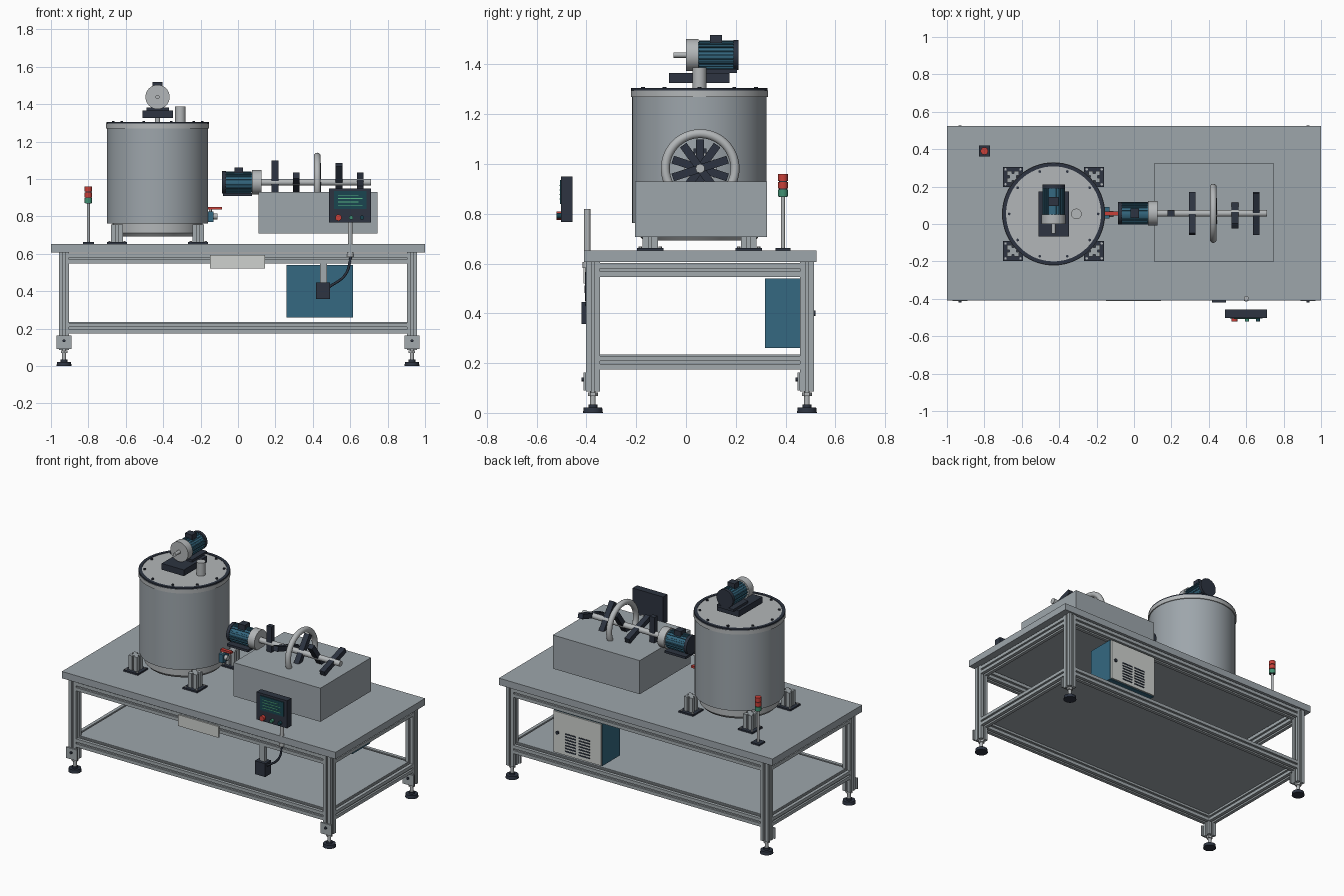
import bpy, bmesh, math
from mathutils import Matrix, Vector

cube = bpy.data.objects.get("Cube")
if cube:
    bpy.data.objects.remove(cube, do_unlink=True)


def material(name, r, g, b):
    m = bpy.data.materials.new(name)
    m.use_nodes = True
    m.diffuse_color = (r, g, b, 1)
    m.node_tree.nodes["Principled BSDF"].inputs["Base Color"].default_value = (r, g, b, 1)
    return m


STEEL = material("brushed steel", .34, .38, .41)
LIGHT = material("light steel", .45, .47, .48)
ALU = material("aluminium profile", .36, .40, .42)
TEAL = material("teal paint", .035, .14, .22)
DARK = material("dark charcoal", .026, .034, .052)
RED = material("signal red", .58, .05, .04)
GREEN = material("signal green", .05, .28, .17)
WHITE = material("pale panel", .62, .64, .62)
SCREEN = material("screen teal", .01, .06, .08)
LINE = material("screen green", .10, .50, .25)
TURN = {"x": Matrix.Rotation(math.pi / 2, 4, "Y"), "y": Matrix.Rotation(-math.pi / 2, 4, "X"),
        "z": Matrix.Identity(4)}


def finish(bm, name, mat, place=None):
    """Smooth the shallow edges, keep the rest sharp, and link the object."""
    bmesh.ops.recalc_face_normals(bm, faces=bm.faces)
    for f in bm.faces:
        f.smooth = True
    for e in bm.edges:
        e.smooth = e.calc_face_angle(0) < math.radians(32)
    me = bpy.data.meshes.new(name)
    bm.to_mesh(me)
    bm.free()
    me.materials.append(mat)
    ob = bpy.data.objects.new(name, me)
    bpy.context.collection.objects.link(ob)
    if place:
        ob.matrix_world = place
    return ob


def box(name, mat, x, y, z, place=None):
    """Box from (low, high) pairs."""
    bm = bmesh.new()
    bmesh.ops.create_cube(bm, size=1)
    for v in bm.verts:
        v.co = Vector([(a + b) / 2 + c * (b - a) for (a, b), c in zip((x, y, z), v.co)])
    return finish(bm, name, mat, place)


def rod(name, mat, start, length, r, axis="z", r2=None, sides=32, place=None):
    """Cylinder or cone growing from start along an axis."""
    bm = bmesh.new()
    bmesh.ops.create_cone(bm, cap_ends=True, segments=sides, radius1=r,
                          radius2=r if r2 is None else r2, depth=length,
                          matrix=Matrix.Translation(start) @ TURN[axis]
                          @ Matrix.Translation((0, 0, length / 2)))
    return finish(bm, name, mat, place)


def lathe(name, mat, profile, centre, axis="z", closed=True, steps=64):
    """Spin an (r, h) outline about an axis."""
    bm = bmesh.new()
    vs = [bm.verts.new((r, 0, h)) for r, h in profile]
    n = len(vs)
    es = [bm.edges.new((vs[i], vs[(i + 1) % n])) for i in range(n if closed else n - 1)]
    bmesh.ops.spin(bm, geom=vs + es, cent=(0, 0, 0), axis=(0, 0, 1), angle=2 * math.pi, steps=steps)
    bmesh.ops.remove_doubles(bm, verts=bm.verts, dist=1e-5)
    bm.transform(Matrix.Translation(centre) @ TURN[axis])
    return finish(bm, name, mat)


def profile_bar(name, start, length, axis, size=.055, slot=.012, depth=.012):
    """Extruded square bar with a slot down each side."""
    h, s = size / 2, slot / 2
    side = [(-h, -h), (-s, -h), (-s, depth - h), (s, depth - h), (s, -h)]
    bm = bmesh.new()
    vs = []
    for k in range(4):
        turn = Matrix.Rotation(k * math.pi / 2, 3, "Z")
        vs += [bm.verts.new(turn @ Vector((a, b, 0))) for a, b in side]
    face = bm.faces.new(vs)
    out = bmesh.ops.extrude_face_region(bm, geom=[face])["geom"]
    bmesh.ops.translate(bm, vec=(0, 0, length), verts=[g for g in out if isinstance(g, bmesh.types.BMVert)])
    bm.transform(Matrix.Translation(start) @ TURN[axis])
    return finish(bm, name, ALU)


# Table: top, shelf, legs, rails and levelling feet
box("table_top", STEEL, (-1, 1), (-.41, .525), (.607, .652))
box("lower_shelf", STEEL, (-.92, .92), (-.36, .47), (.222, .234))
LX, YF, YB = .93, -.374, .486
for x in (-LX, LX):
    for y in (YF, YB):
        profile_bar("leg", (x, y, .085), .522, "z")
        face_y = y - .0275
        box("leg_bracket", ALU, (x - .04, x + .04), (face_y - .01, face_y), (.09, .162))
        rod("bracket_bolt", DARK, (x, face_y - .019, .135), .01, .008, "y", sides=12)
        rod("foot_stem", LIGHT, (x, y, .02), .07, .011, sides=16)
        rod("foot_nut", LIGHT, (x, y, .068), .014, .02, sides=6)
        rod("foot_pad", DARK, (x, y, 0), .022, .04, r2=.037)
        rod("foot_collar", DARK, (x, y, .022), .012, .018, sides=16)
for z in (.202, .574):
    for y in (YF, YB):
        profile_bar("long_rail", (-LX + .0275, y, z), 2 * LX - .055, "x")
    for x in (-LX, LX):
        profile_bar("side_rail", (x, YF + .0275, z), YB - YF - .055, "y")
box("front_plate", WHITE, (-.15, .145), (-.411, -.402), (.52, .594))

# Electrical cabinet with door, vents and lock
box("cabinet", TEAL, (.26, .615), (.317, .502), (.26, .541))
box("cabinet_door", WHITE, (.264, .611), (.502, .512), (.264, .537))
for i in range(7):
    z = .287 + i * .019
    for x in (.345, .445):
        box("door_vent", DARK, (x, x + .08), (.512, .515), (z, z + .008))
rod("door_lock", DARK, (.58, .512, .40), .008, .011, "y", sides=16)

# Tank with dished base, flange, lid and gasket ring
TX, TY = -.43, .054
lathe("tank_base", LIGHT, [(0, .693), (.225, .693), (.24, .71), (.24, .765), (0, .765)], (TX, TY, 0), closed=False)
rod("tank_body", STEEL, (TX, TY, .763), .51, .27, sides=64)
rod("tank_flange", LIGHT, (TX, TY, 1.27), .026, .276, sides=64)
rod("tank_lid", LIGHT, (TX, TY, 1.296), .006, .256, sides=64)
lathe("lid_gasket", DARK, [(.254, 1.295), (.274, 1.295), (.274, 1.305), (.254, 1.305)], (TX, TY, 0))
for i in range(10):
    a = math.radians(36 * i)
    rod("lid_bolt", DARK, (TX + .238 * math.cos(a), TY + .238 * math.sin(a), 1.302), .008, .008, sides=6)
rod("feed_pipe", LIGHT, (-.308, TY, 1.30), .088, .028)
for sx in (-1, 1):
    for sy in (-1, 1):
        x, y = TX + sx * .217, TY + sy * .198
        box("tank_foot_plate", DARK, (x - .053, x + .053), (y - .053, y + .053), (.652, .662))
        profile_bar("tank_leg", (x, y, .662), .095, "z", size=.062)
        for bx in (-.04, .04):
            for by in (-.04, .04):
                rod("plate_bolt", LIGHT, (x + bx, y + by, .662), .006, .007, sides=6)

# Drain valve on the tank
rod("drain_pipe", LIGHT, (-.18, TY, .80), .07, .016, "x", sides=20)
box("valve_body", TEAL, (-.165, -.13), (.03, .09), (.77, .825))
rod("valve_stem", LIGHT, (-.148, TY, .82), .02, .008, sides=12)
box("valve_handle", RED, (-.16, -.085), (.045, .067), (.836, .85))


def motor(prefix, place):
    """Finned motor; local +x points along the shaft, origin at the flange."""
    rod(prefix + "_body", TEAL, (-.145, 0, 0), .145, .052, "x", place=place)
    for k in range(20):
        spin = place @ Matrix.Rotation(math.radians(18 * k), 4, "X")
        box(prefix + "_fin", TEAL, (-.143, -.002), (-.003, .003), (.048, .058), spin)
    rod(prefix + "_fan_cover", DARK, (-.16, 0, 0), .02, .06, "x", place=place)
    rod(prefix + "_flange", LIGHT, (0, 0, 0), .05, .065, "x", place=place)
    box(prefix + "_terminal_box", DARK, (-.095, -.047), (-.026, .026), (.045, .08), place)
    box(prefix + "_foot", DARK, (-.155, 0), (-.06, .06), (-.072, -.057), place)


motor("mixer_motor", Matrix.Translation((TX, .05, 1.438)) @ Matrix.Rotation(-math.pi / 2, 4, "Z"))
rod("mixer_motor_shaft", LIGHT, (TX, -.05, 1.438), .06, .011, "y", sides=20)
box("mixer_base", DARK, (-.51, -.348), (-.068, .175), (1.325, 1.366))
rod("mixer_neck", LIGHT, (TX, TY, 1.30), .03, .014)

# Horizontal agitator: motor, shaft, paddles, ring and trough
AY, AZ = .057, .982
motor("agitator_motor", Matrix.Translation((.075, AY, AZ)))
rod("agitator_shaft", LIGHT, (.12, AY, AZ), .592, .018, "x")
for i in range(5):
    turn = Matrix.Translation((.198 + .114 * i, AY, AZ)) @ Matrix.Rotation(math.radians(72 * i), 4, "X")
    box("paddle", DARK, (-.018, .018), (-.016, .016), (-.116, .116), turn)
ring = [(.14 + .018 * math.cos(k * math.pi / 8), .018 * math.sin(k * math.pi / 8)) for k in range(16)]
lathe("agitator_ring", LIGHT, ring, (.424, AY, AZ), "x")
box("trough", STEEL, (.11, .745), (-.204, .326), (.707, .929))

# Signal tower
SX, SY = -.80, .39
box("tower_base", DARK, (SX - .03, SX + .03), (SY - .03, SY + .03), (.652, .662))
rod("tower_pole", LIGHT, (SX, SY, .66), .215, .008, sides=16)
rod("tower_core", DARK, (SX, SY, .868), .09, .016, sides=20)
for z, m in ((.87, GREEN), (.901, RED), (.932, RED)):
    rod("tower_lamp", m, (SX, SY, z), .027, .02, sides=24)

# Control panel with screen and buttons
box("control_panel", DARK, (.487, .71), (-.502, -.456), (.768, .95))
box("panel_screen", SCREEN, (.514, .686), (-.506, -.502), (.84, .935))
for i in range(4):
    box("screen_line", LINE, (.535, .665 - .02 * (i % 2)), (-.508, -.506), (.857 + i * .018, .861 + i * .018))
for x, r, m in ((.537, .017, RED), (.605, .011, GREEN), (.663, .011, SCREEN)):
    rod("panel_button", m, (x, -.521, .793), .02, r, "y", sides=20)
rod("panel_pole", LIGHT, (.6, -.397, .60), .22, .013, sides=20)
rod("pole_nut", LIGHT, (.6, -.397, .583), .024, .018, sides=20)

# Junction box, its bracket and the cable
box("junction_box", DARK, (.417, .493), (-.42, -.36), (.357, .445))
box("junction_bracket", ALU, (.439, .475), (-.4, -.375), (.44, .55))
curve = bpy.data.curves.new("cable", "CURVE")
curve.dimensions = "3D"
curve.bevel_depth = .007
curve.bevel_resolution = 2
spline = curve.splines.new("BEZIER")
spline.bezier_points.add(2)
for p, co in zip(spline.bezier_points, ((.605, -.397, .59), (.575, -.4, .49), (.485, -.395, .42))):
    p.co = co
    p.handle_left_type = p.handle_right_type = "AUTO"
curve.materials.append(DARK)
bpy.context.collection.objects.link(bpy.data.objects.new("cable", curve))
